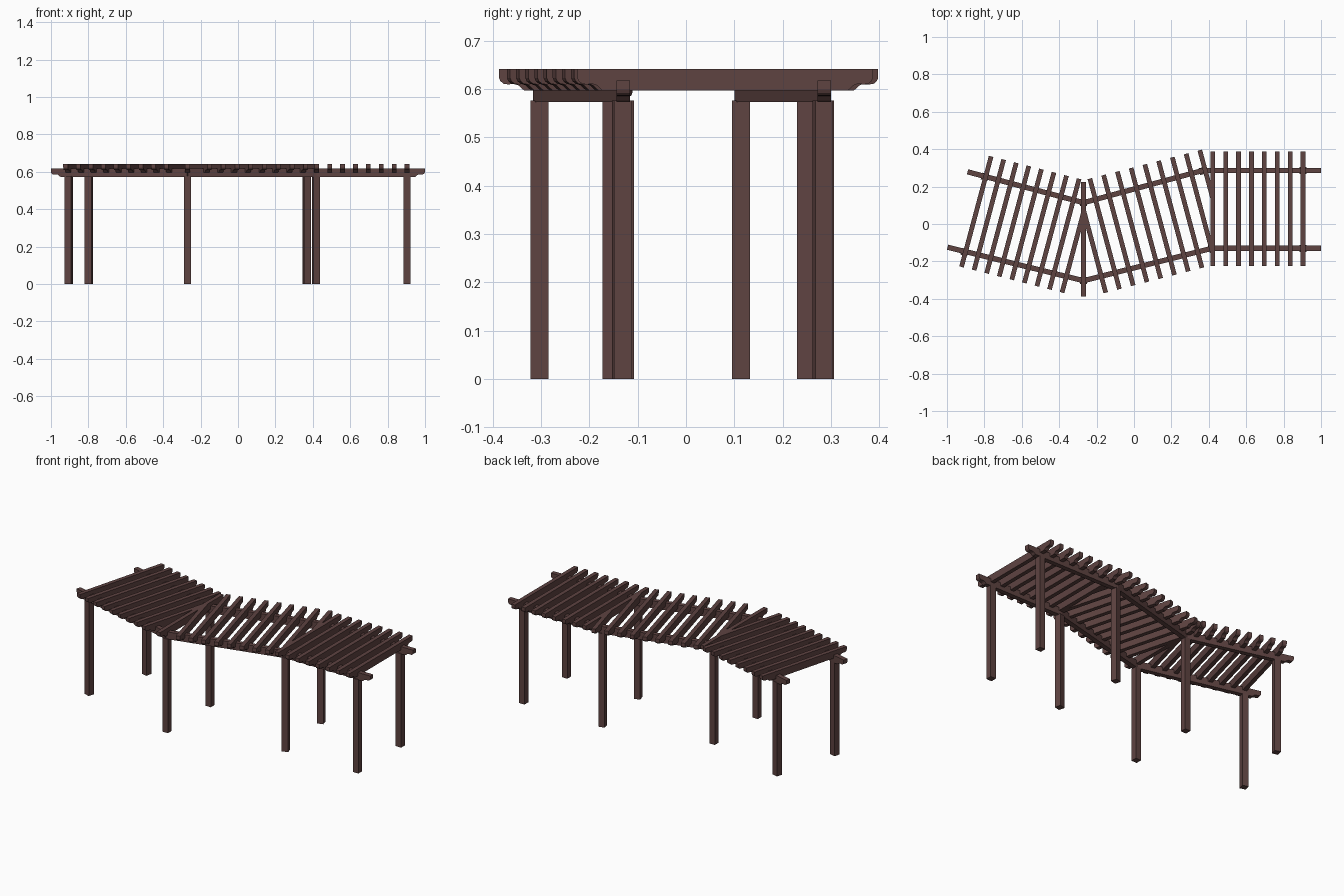
import bpy, bmesh, math
from mathutils import Vector

if "Cube" in bpy.data.objects:
    bpy.data.objects.remove(bpy.data.objects["Cube"])

wood = bpy.data.materials.new("dark_brown_wood")
wood.diffuse_color = (0.112, 0.056, 0.053, 1)
wood.use_nodes = True
wood.node_tree.nodes["Principled BSDF"].inputs["Base Color"].default_value = wood.diffuse_color

# carved tail: (distance from tip, height above underside)
TAIL = [(0.052, 0.0), (0.047, 0.004), (0.041, 0.010), (0.033, 0.013), (0.025, 0.0135),
        (0.021, 0.012), (0.010, 0.0135), (0.003, 0.019), (0.0, 0.026)]
HEIGHT = 0.0445


def timber(name, start, direction, length, width, z, tails=(True, True), clips=()):
    """Horizontal timber: carved side profile extruded across its width.
    clips: (x, side) keeps only the part on that side of a vertical x plane."""
    d = Vector((direction[0], direction[1], 0)).normalized()
    side = Vector((d.y, -d.x, 0)) * width / 2
    left = list(reversed(TAIL)) if tails[0] else [(0, 0)]
    right = [(length - s, h) for s, h in TAIL] if tails[1] else [(length, 0)]
    prof = left + right + [(length, HEIGHT), (0, HEIGHT)]
    base = Vector((start[0], start[1], z))
    bm = bmesh.new()
    pts = [base + d * s + Vector((0, 0, h)) for s, h in prof]
    a = [bm.verts.new(p + side) for p in pts]
    b = [bm.verts.new(p - side) for p in pts]
    bm.faces.new(a)
    bm.faces.new(b[::-1])
    n = len(pts)
    for i in range(n):
        j = (i + 1) % n
        bm.faces.new((a[j], a[i], b[i], b[j]))
    for x, keep in clips:
        bmesh.ops.bisect_plane(bm, geom=bm.verts[:] + bm.edges[:] + bm.faces[:],
                               plane_co=(x, 0, 0), plane_no=(-keep, 0, 0), clear_outer=True)
        bmesh.ops.holes_fill(bm, edges=[e for e in bm.edges if e.is_boundary])
    bmesh.ops.recalc_face_normals(bm, faces=bm.faces[:])
    finish(bm, name)


def finish(bm, name):
    me = bpy.data.meshes.new(name)
    bm.to_mesh(me)
    bm.free()
    me.materials.append(wood)
    ob = bpy.data.objects.new(name, me)
    bpy.context.collection.objects.link(ob)
    return ob


def post(name, x, y, angle):
    bm = bmesh.new()
    bmesh.ops.create_cube(bm, size=1)
    bmesh.ops.scale(bm, vec=(0.037, 0.037, 0.576), verts=bm.verts)
    ob = finish(bm, name)
    ob.location = (x, y, 0.288)
    ob.rotation_euler.z = math.radians(angle)


# posts
for side, spots in {
    "front": [(-0.906, -0.15, -15), (-0.27, -0.303, 0), (0.417, -0.13, 15), (0.903, -0.13, 0)],
    "back": [(-0.797, 0.252, -15), (-0.27, 0.114, 0), (0.367, 0.284, 15), (0.903, 0.286, 0)],
}.items():
    for i, (x, y, ang) in enumerate(spots):
        post(f"{side}_post_{i + 1}", x, y, ang)

# bent beams, carved only at the outer ends
front = [(-0.997, -0.124), (-0.27, -0.303), (0.417, -0.13), (1.0, -0.13)]
back = [(-0.89, 0.279), (-0.27, 0.114), (0.367, 0.286), (1.0, 0.286)]
for name, path in (("front_beam", front), ("back_beam", back)):
    for i in range(3):
        p, q = Vector(path[i]), Vector(path[i + 1])
        d = (q - p).normalized()
        lo = 0 if i == 0 else 0.002
        hi = 0 if i == 2 else 0.002
        timber(f"{name}_{i + 1}", p - d * lo, d, (q - p).length + lo + hi, 0.028, 0.573,
               (i == 0, i == 2))

# rafters
LEN, WID, ZR = 0.612, 0.025, 0.597
S, C = math.sin(math.radians(15)), math.cos(math.radians(15))


def rafter(name, x, y, direction, overhang, clips=()):
    d = Vector(direction)
    timber(name, Vector((x, y)) - d * overhang, d, LEN, WID, ZR, clips=clips)


# left bay, angled and trimmed against the middle rafter
for k in range(9):
    x = -0.899 + 0.0672 * k
    rafter(f"left_rafter_{k + 1}", x, -0.303 - 0.255 * (x + 0.27), (S, C), 0.09,
           [(-0.27, -1)] if k > 6 else [])

rafter("middle_rafter", -0.27, -0.303, (0, 1), 0.084)

# centre bay, angled the other way and trimmed at both bends
for k in range(10):
    x = -0.175 + 0.0735 * k
    clips = [(-0.27, 1)] if k < 2 else [(0.414, -1)] if k > 6 else []
    rafter(f"centre_rafter_{k + 1}", x, -0.303 + 0.258 * (x + 0.27), (-S, C), 0.092, clips)

# right bay, straight
for k in range(8):
    rafter(f"right_rafter_{k + 1}", 0.421 + 0.069 * k, -0.13, (0, 1), 0.095)
